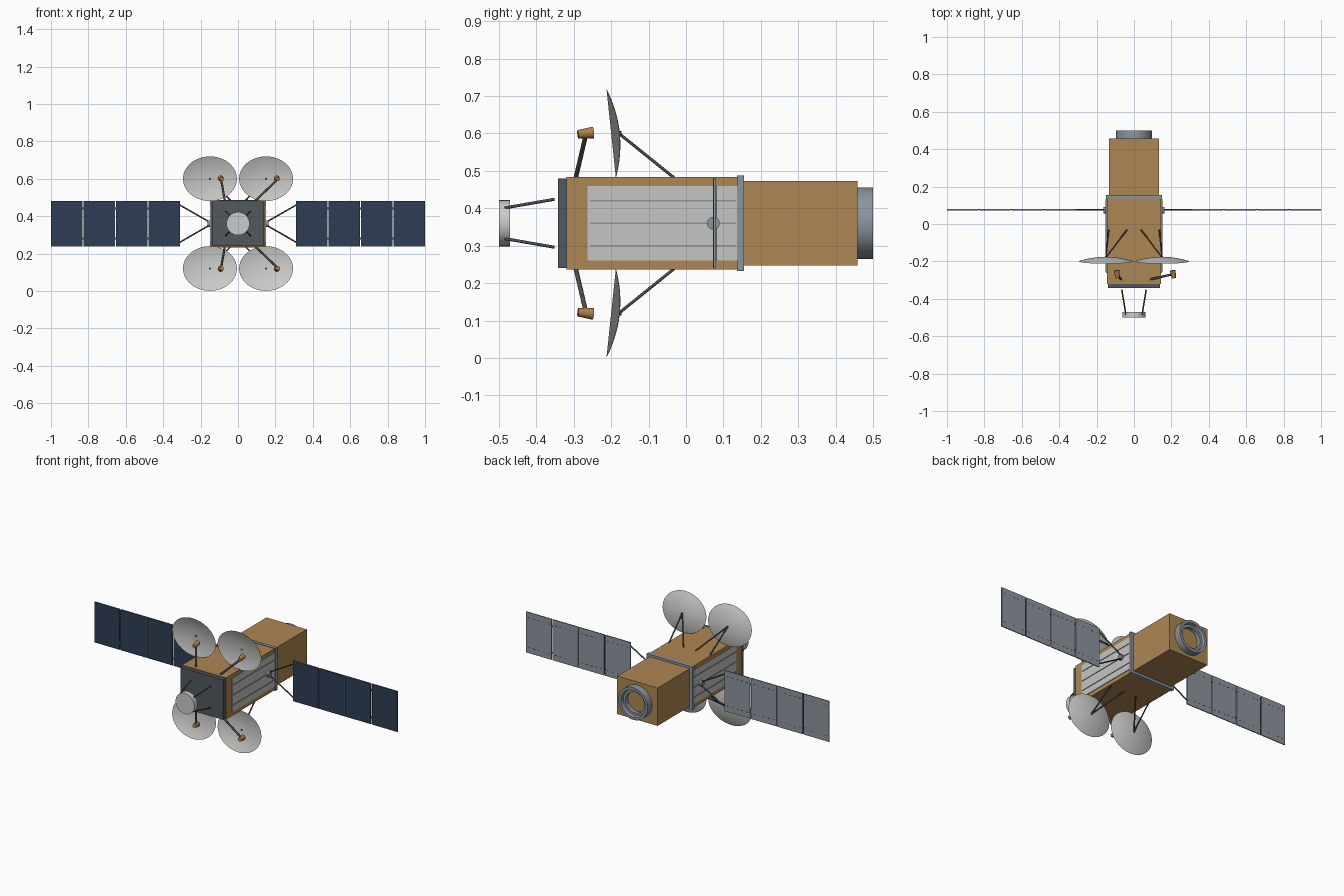
import bpy, bmesh
from math import radians, sin, cos, tau
from mathutils import Vector, Matrix

cube = bpy.data.objects.get("Cube")
if cube:
    bpy.data.objects.remove(cube, do_unlink=True)


def material(name, r, g, b):
    m = bpy.data.materials.new(name)
    m.use_nodes = True
    m.diffuse_color = (r, g, b, 1)
    bsdf = next(n for n in m.node_tree.nodes if n.type == 'BSDF_PRINCIPLED')
    bsdf.inputs["Base Color"].default_value = (r, g, b, 1)
    return m


gold = material("gold foil", 0.42, 0.24, 0.085)
copper = material("copper horn", 0.42, 0.22, 0.07)
white = material("radiator white", 0.56, 0.56, 0.55)
dish_grey = material("dish grey", 0.60, 0.60, 0.58)
metal = material("blue grey metal", 0.26, 0.30, 0.34)
slate = material("dark slate", 0.08, 0.10, 0.11)
strut_grey = material("strut grey", 0.07, 0.075, 0.08)
blue = material("solar blue", 0.026, 0.048, 0.09)

MID = 0.36  # height of the long axis


def finish(name, bm, mat, smooth=False):
    mesh = bpy.data.meshes.new(name)
    bm.to_mesh(mesh)
    bm.free()
    mesh.materials.append(mat)
    ob = bpy.data.objects.new(name, mesh)
    bpy.context.collection.objects.link(ob)
    if smooth:
        bpy.ops.object.select_all(action='DESELECT')
        ob.select_set(True)
        bpy.context.view_layer.objects.active = ob
        bpy.ops.object.shade_smooth_by_angle(angle=radians(35))
    return ob


def box(name, x, y, z, mat):
    """Box from three (low, high) ranges."""
    bm = bmesh.new()
    size = [b - a for a, b in (x, y, z)]
    mid = [(a + b) / 2 for a, b in (x, y, z)]
    bmesh.ops.create_cube(bm, size=1, matrix=Matrix.Translation(mid) @ Matrix.Diagonal((*size, 1)))
    return finish(name, bm, mat)


def around(c, h):
    return (c - h, c + h)


def rod(name, a, b, r1, mat, r2=None, sides=12):
    """Round bar or cone between two points."""
    a, b = Vector(a), Vector(b)
    d = b - a
    place = Matrix.Translation((a + b) / 2) @ d.to_track_quat('Z', 'Y').to_matrix().to_4x4()
    bm = bmesh.new()
    bmesh.ops.create_cone(bm, cap_ends=True, segments=sides, radius1=r1,
                          radius2=r1 if r2 is None else r2, depth=d.length, matrix=place)
    return finish(name, bm, mat, True)


def lathe(name, profile, mat, centre, steps=48, closed=False, stretch=(1, 1), tilt=0):
    """Spin (radius, y) points about the y axis."""
    bm = bmesh.new()
    rings = []
    for r, y in profile:
        rings.append([bm.verts.new((r * stretch[0] * cos(tau * i / steps), y,
                                    r * stretch[1] * sin(tau * i / steps))) for i in range(steps)])
    pairs = list(zip(rings, rings[1:])) + ([(rings[-1], rings[0])] if closed else [])
    for p, q in pairs:
        for i in range(steps):
            j = (i + 1) % steps
            bm.faces.new((p[i], p[j], q[j], q[i]))
    if not closed:
        bm.faces.new(rings[0])
        bm.faces.new(rings[-1])
    bmesh.ops.recalc_face_normals(bm, faces=bm.faces[:])
    bm.transform(Matrix.Translation(centre) @ Matrix.Rotation(tilt, 4, 'X'))
    return finish(name, bm, mat, True)


# Body
box("main_body", around(0, 0.145), (-0.32, 0.14), around(MID, 0.124), gold)
box("rear_body", around(0, 0.133), (0.14, 0.458), around(MID, 0.113), gold)
box("front_plate", around(0, 0.14), (-0.342, -0.32), around(MID, 0.119), slate)
box("collar", around(0, 0.151), (0.136, 0.155), around(MID, 0.127), metal)

# Rear docking ring, open in the middle
lathe("rear_ring", [(0.096, 0.458), (0.096, 0.5), (0.08, 0.5), (0.076, 0.482), (0.062, 0.482),
                    (0.062, 0.458)], metal, (0, 0, MID), closed=True)

# Front antenna drum on four legs
rod("front_drum", (0, -0.47, MID), (0, -0.5, MID), 0.062, dish_grey, sides=32)
for sx in (-1, 1):
    for sz in (-1, 1):
        rod("drum_leg", (sx * 0.065, -0.352, MID + sz * 0.064),
            (sx * 0.043, -0.485, MID + sz * 0.041), 0.004, strut_grey)

# Side radiators, hubs and solar wings
PANEL, PITCH = 0.168, 0.174
for sx in (-1, 1):
    def span(a, b):
        return tuple(sorted((sx * a, sx * b)))

    box("radiator", span(0.14, 0.149), (-0.263, 0.136), around(MID, 0.1), white)
    for k in (-1, 0, 1):
        box("radiator_pipe", span(0.148, 0.152), (-0.257, 0.134), around(MID + k * 0.06, 0.002), metal)
    rod("wing_hub", (sx * 0.145, 0.073, MID), (sx * 0.162, 0.073, MID), 0.017, metal, sides=24)
    for sz in (-1, 1):
        rod("wing_yoke", (sx * 0.155, 0.077, MID + sz * 0.01),
            (sx * 0.312, 0.077, MID + sz * 0.1), 0.004, strut_grey)
    for k in range(4):
        a = 0.31 + k * PITCH
        box("panel_backing", span(a, a + PANEL), (0.0755, 0.08), around(MID, 0.1215), metal)
        box("solar_cells", span(a + 0.001, a + PANEL - 0.001), (0.0725, 0.0755),
            around(MID, 0.12), blue)
        for sz in (-1, 1):
            for j in range(5):
                s = a + 0.014 + j * 0.032
                box("panel_stitch", span(s, s + 0.012), (0.079, 0.081),
                    around(MID + sz * 0.088, 0.001), slate)
            if k < 3:
                box("panel_hinge", span(a + PANEL - 0.002, a + PITCH + 0.002), (0.0745, 0.0815),
                    around(MID + sz * 0.08, 0.005), strut_grey)

# Four oval dishes with rear struts, feed booms and horns
bowl = [(t / 8, 0.023 * (1 - (t / 8) ** 2)) for t in range(8, 0, -1)] + [(0.02, 0.023)]
shell = bowl + [(r, y - 0.003 * (1 - r)) for r, y in reversed(bowl[1:])]
for sz in (-1, 1):
    zc = MID + sz * 0.24
    for sx in (-1, 1):
        lathe("dish", shell, dish_grey, (sx * 0.15, -0.2, zc), closed=True,
              stretch=(0.144, 0.12), tilt=sz * radians(6))
        rod("dish_hub", (sx * 0.15, -0.181, zc), (sx * 0.15, -0.172, zc), 0.006, strut_grey)
        for foot in (0.037, 0.135):
            rod("dish_strut", (sx * foot, -0.03, MID + sz * 0.12),
                (sx * 0.15, -0.179, zc), 0.004, strut_grey)
    for base, tip in ((-0.07, -0.09), (0.09, 0.21)):
        rod("feed_boom", (base, -0.295, MID + sz * 0.12), (tip, -0.268, zc - sz * 0.005),
            0.006, strut_grey)
        rod("feed_horn", (tip + 0.003, -0.289, zc - sz * 0.002),
            (tip - 0.003, -0.248, zc + sz * 0.002), 0.011, copper, r2=0.016, sides=16)
